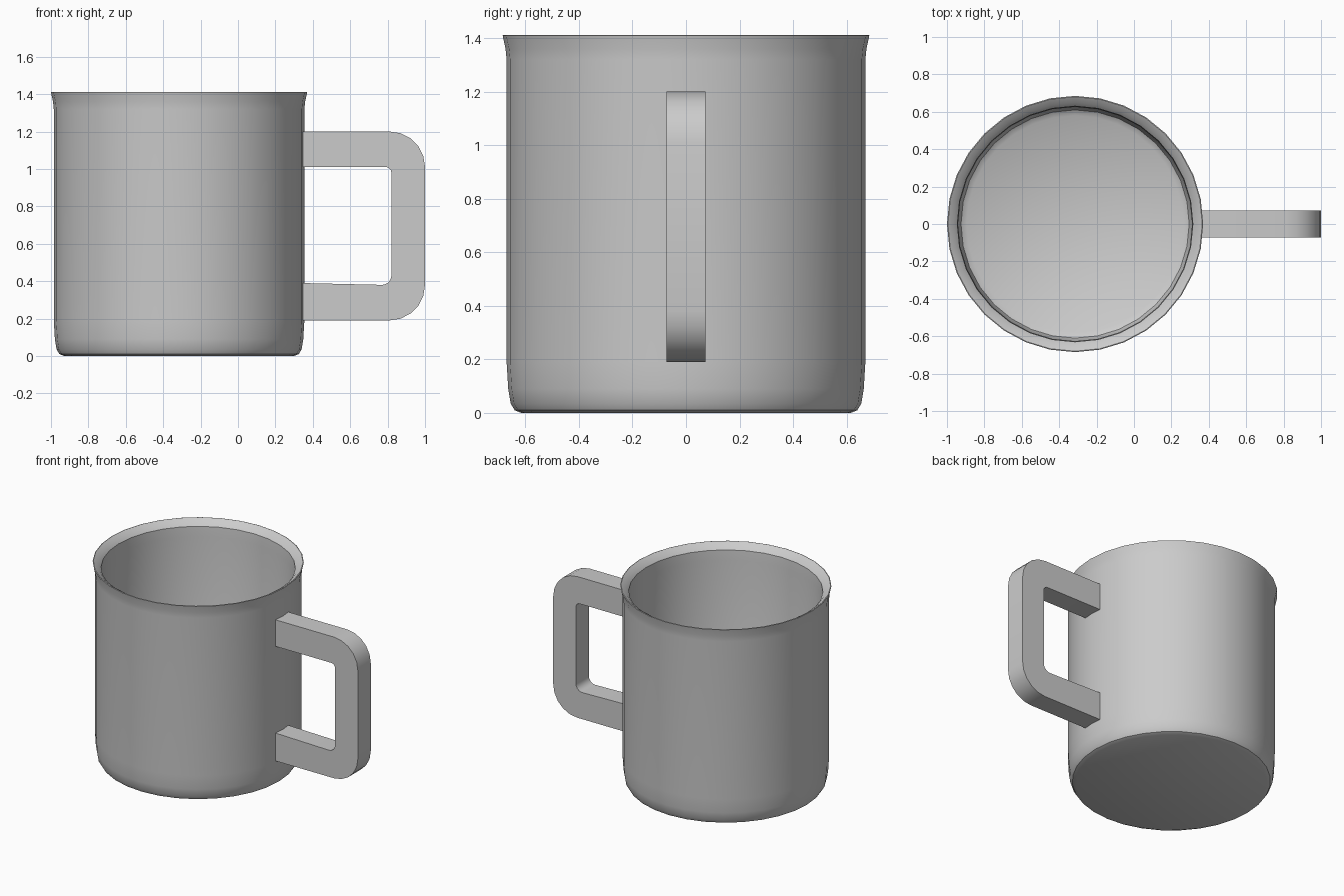
import bpy, bmesh
from math import sin, cos, pi, radians

if "Cube" in bpy.data.objects:
    bpy.data.objects.remove(bpy.data.objects["Cube"])

CUP_X = -0.315
SIDES = 32

grey = bpy.data.materials.new("plain grey")
grey.use_nodes = True
colour = (0.6, 0.6, 0.6, 1)
grey.diffuse_color = colour
grey.node_tree.nodes["Principled BSDF"].inputs["Base Color"].default_value = colour


def finish(name, bm, angle):
    bmesh.ops.recalc_face_normals(bm, faces=bm.faces)
    mesh = bpy.data.meshes.new(name)
    bm.to_mesh(mesh)
    bm.free()
    mesh.materials.append(grey)
    obj = bpy.data.objects.new(name, mesh)
    bpy.context.collection.objects.link(obj)
    bpy.ops.object.select_all(action='DESELECT')
    obj.select_set(True)
    bpy.context.view_layer.objects.active = obj
    bpy.ops.object.shade_smooth_by_angle(angle=radians(angle))
    return obj


# Cup: one profile (radius, height) lathed from the base, over the lip, to the inner floor
profile = [(0.615, 0), (0.64, 0.01), (0.655, 0.035), (0.664, 0.09), (0.67, 0.19),
           (0.67, 1.32), (0.674, 1.36), (0.685, 1.41),
           (0.68, 1.412), (0.65, 1.393), (0.63, 1.37),
           (0.626, 1.3), (0.625, 0.12), (0.61, 0.07), (0.58, 0.05)]
bm = bmesh.new()
rings = []
for r, z in profile:
    rings.append([bm.verts.new((CUP_X + r * cos(2 * pi * i / SIDES),
                                r * sin(2 * pi * i / SIDES), z)) for i in range(SIDES)])
for low, high in zip(rings, rings[1:]):
    for i in range(SIDES):
        j = (i + 1) % SIDES
        bm.faces.new((low[i], low[j], high[j], high[i]))
bm.faces.new(rings[0])
bm.faces.new(rings[-1])
finish("cup", bm, 35)


# Handle: a C-shaped strip of outer and inner points, given thickness in y
def arc(cx, cz, r, start, steps):
    return [(cx + r * cos(start + pi / 2 * k / steps),
             cz + r * sin(start + pi / 2 * k / steps)) for k in range(steps + 1)]


STEPS = 5
outer = ([(0.33, 0.19)] + arc(0.81, 0.38, 0.19, -pi / 2, STEPS)
         + arc(0.81, 1.01, 0.19, 0, STEPS) + [(0.33, 1.2)])
inner = ([(0.33, 0.39)] + arc(0.77, 0.43, 0.05, -pi / 2, STEPS)
         + arc(0.79, 0.98, 0.03, 0, STEPS) + [(0.33, 1.01)])
bm = bmesh.new()
sections = []
for (ox, oz), (ix, iz) in zip(outer, inner):
    sections.append([bm.verts.new(p) for p in ((ox, -0.073, oz), (ox, 0.073, oz),
                                               (ix, 0.073, iz), (ix, -0.073, iz))])
for a, b in zip(sections, sections[1:]):
    for i in range(4):
        j = (i + 1) % 4
        bm.faces.new((a[i], a[j], b[j], b[i]))
bm.faces.new(sections[0])
bm.faces.new(sections[-1])
finish("handle", bm, 40)
